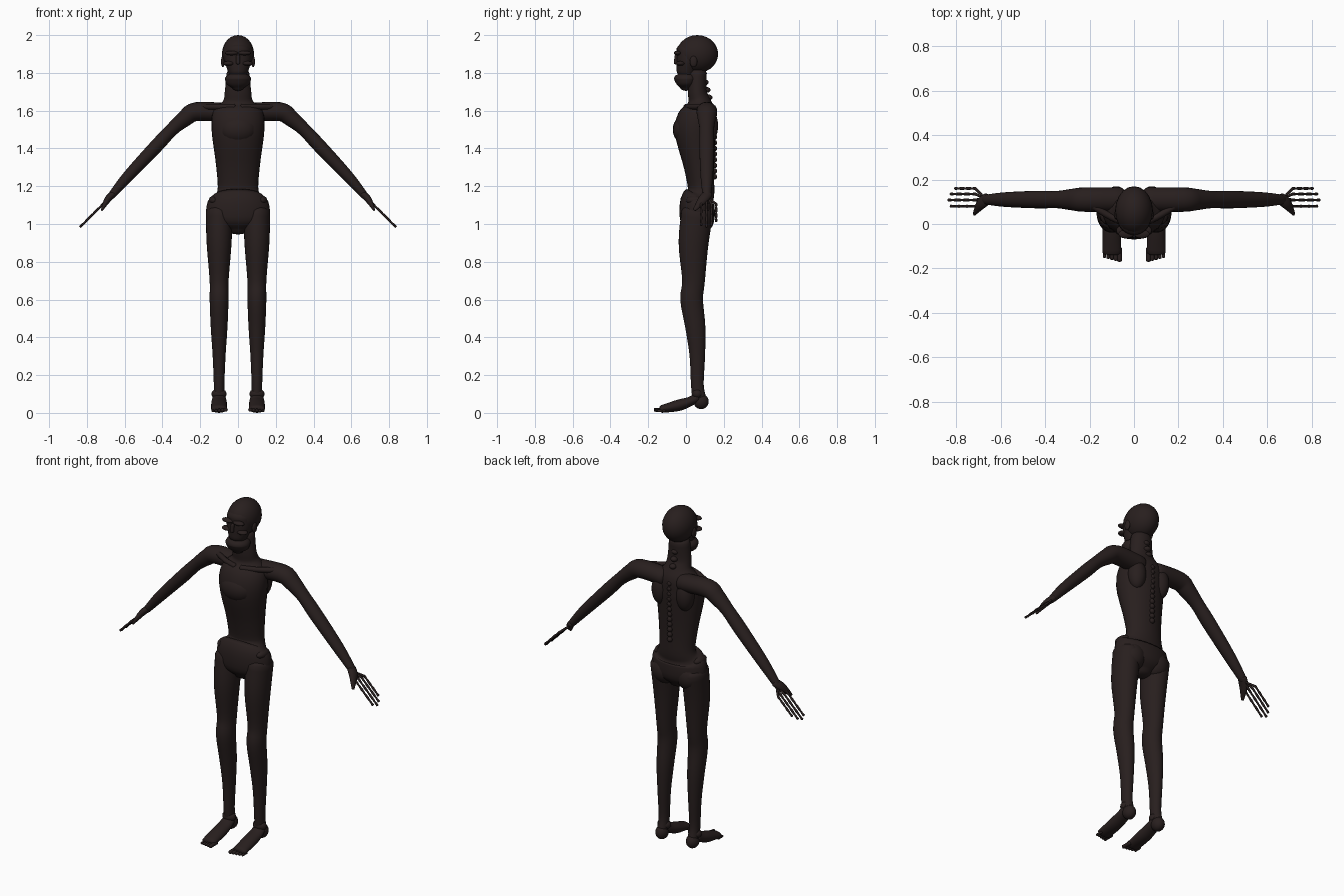
import bpy, bmesh
from math import sin, cos, pi
from mathutils import Vector

cube = bpy.data.objects.get("Cube")
if cube:
    bpy.data.objects.remove(cube, do_unlink=True)

skin = bpy.data.materials.new("dark brown skin")
skin.use_nodes = True
colour = (.021, .0135, .013, 1)
skin.diffuse_color = colour
skin.node_tree.nodes["Principled BSDF"].inputs["Base Color"].default_value = colour

ACROSS, ALONG = Vector((1, 0, 0)), Vector((0, 1, 0))


def finish(name, bm):
    """Turn a bmesh into a smooth-shaded skin object."""
    bmesh.ops.recalc_face_normals(bm, faces=bm.faces)
    mesh = bpy.data.meshes.new(name)
    bm.to_mesh(mesh)
    bm.free()
    mesh.materials.append(skin)
    for face in mesh.polygons:
        face.use_smooth = True
    bpy.context.collection.objects.link(bpy.data.objects.new(name, mesh))


def spline(before, start, end, after, t):
    """Smooth blend from start to end, guided by the neighbouring sections."""
    bend = 2 * before - 5 * start + 4 * end - after
    twist = after - before + 3 * (start - end)
    return start + t / 2 * (end - before + t * (bend + t * twist))


def limb(name, sections, wide=ACROSS, side=1, sides=20, steps=4):
    """Loft ellipses (x, y, z, radius along wide, other radius) with domed ends."""
    points = [Vector((x * side, *rest)) for x, *rest in sections]
    points = [points[0], *points, points[-1]]
    rows = [spline(*points[i:i + 4], k / steps)
            for i in range(len(points) - 3) for k in range(steps)]
    rows.append(points[-1])
    centres = [Vector(row[:3]) for row in rows]
    before = [centres[0]] + centres[:-1]
    after = centres[1:] + [centres[-1]]
    rings = [(centre, (b - a).normalized(), row[3], row[4])
             for centre, a, b, row in zip(centres, before, after, rows)]

    def dome(ring, direction):
        centre, tangent, wide_radius, deep_radius = ring
        reach = direction * min(wide_radius, deep_radius) / 2
        angles = [pi / 6, pi / 3, pi / 2.2]
        return [(centre + tangent * reach * sin(angle), tangent,
                 wide_radius * cos(angle), deep_radius * cos(angle)) for angle in angles]

    rings = dome(rings[0], -1)[::-1] + rings + dome(rings[-1], 1)
    bm = bmesh.new()
    loops = []
    turns = [2 * pi * k / sides for k in range(sides)]
    for centre, tangent, wide_radius, deep_radius in rings:
        deep = tangent.cross(wide).normalized()
        flat = deep.cross(tangent).normalized()
        loops.append([bm.verts.new(centre + flat * wide_radius * cos(turn)
                                   + deep * deep_radius * sin(turn)) for turn in turns])
    for low, high in zip(loops, loops[1:]):
        for k in range(sides):
            bm.faces.new((low[k - 1], low[k], high[k], high[k - 1]))
    bm.faces.new(loops[0])
    bm.faces.new(loops[-1])
    finish(name, bm)


def column(name, rows, x=0, side=1):
    """Limb that stays in one fore-and-aft plane: rows of (y, z, width, depth)."""
    limb(name, [(x, *row) for row in rows], ACROSS, side, sides=28)


def blob(name, centre, radii, side=1):
    """Ellipsoid for skull, muscle and bone lumps."""
    bm = bmesh.new()
    bmesh.ops.create_uvsphere(bm, u_segments=20, v_segments=14, radius=1)
    bmesh.ops.scale(bm, vec=radii, verts=bm.verts)
    x, y, z = centre
    bmesh.ops.translate(bm, vec=(x * side, y, z), verts=bm.verts)
    finish(name, bm)


# Torso from crotch to neck, with a raised rib plate
column("torso", [
    (.06, .97, .06, .05), (.06, 1.02, .16, .09), (.06, 1.12, .16, .09),
    (.08, 1.17, .11, .07), (.07, 1.3, .115, .08), (.05, 1.5, .14, .11),
    (.07, 1.6, .13, .09), (.07, 1.65, .08, .06), (.06, 1.7, .07, .05), (.06, 1.8, .06, .05)])
blob("rib_plate", (0, 0, 1.5), (.1, .07, .08))

# Spine bumps down the back and nape
for k in range(12):
    blob("vertebra", (0, .15, 1.25 + k * .03), (.015, .015, .015))
for k in range(3):
    blob("neck_vertebra", (0, .12 - k * .01, 1.67 + k * .04), (.02, .02, .015))

# Skull, face, nose and jaw, open at the mouth
blob("cranium", (0, .06, 1.9), (.085, .11, .1))
column("face", [(.02, 1.92, .07, .07), (.01, 1.86, .07, .06), (0, 1.8, .05, .05)])
column("nose", [(-.05, 1.89, .01, .01), (-.055, 1.85, .01, .01)])
column("jaw", [(0, 1.77, .07, .065), (0, 1.74, .06, .05), (0, 1.72, .03, .03)])

for side, label in ((1, "left_"), (-1, "right_")):
    # Brow, cheekbone and ear
    blob(label + "brow", (.035, -.045, 1.905), (.035, .02, .012), side)
    blob(label + "cheekbone", (.05, -.03, 1.85), (.03, .025, .012), side)
    blob(label + "ear", (.08, .04, 1.86), (.01, .02, .03), side)

    # Shoulder blade, collar bone, hip crest and buttock
    blob(label + "shoulder_blade", (.08, .12, 1.52), (.05, .05, .09), side)
    limb(label + "collar_bone", [(x, y, 1.62, .015, .015) for x, y in
                                 ((.02, 0), (.1, .03), (.2, .09))], ALONG, side, sides=10)
    blob(label + "hip_crest", (.125, .05, 1.125), (.03, .05, .025), side)
    blob(label + "buttock", (.08, .08, 1.03), (.075, .07, .08), side)

    # Arm from inside the chest to the wrist
    limb(label + "arm", [(x, .11, z, r * 1.1, r) for x, z, r in (
        (.06, 1.59, .05), (.22, 1.595, .05), (.28, 1.56, .044), (.35, 1.5, .035),
        (.43, 1.415, .036), (.58, 1.255, .03), (.67, 1.15, .02))], ALONG, side)

    # Palm running into the thumb
    limb(label + "palm_and_thumb", [(x, y, z, r * 1.5, r) for x, y, z, r in (
        (.66, .115, 1.16, .018), (.69, .09, 1.13, .018), (.72, .045, 1.075, .006))],
        ALONG, side, sides=12)

    # Slim jointed fingers, knobbly at every other point
    for y, length in ((.16, .09), (.135, .11), (.108, .12), (.08, .11)):
        bones = []
        for k in range(7):
            reach = length * k / 6
            radius = .005 if k % 2 else .007
            bones.append((.715 + reach, y, 1.105 - reach, radius, radius))
        wrist = (.67, .115, 1.14, .005, .005)
        limb(label + "finger", bones, ALONG, side, sides=8, steps=2)
        limb(label + "hand_bone", [wrist, bones[0]], ALONG, side, sides=8)

    # Leg from hip to ankle
    column(label + "leg", [(y, z, r, r * 1.2) for y, z, r in (
        (.06, 1.06, .07), (.04, .9, .066), (.04, .7, .05), (.03, .6, .05),
        (.05, .45, .044), (.06, .3, .034), (.06, .15, .028), (.07, .08, .03))], .1, side)

    # Heel, ankle, foot and a row of toes
    blob(label + "heel", (.1, .08, .06), (.035, .04, .04), side)
    blob(label + "ankle", (.1, .06, .1), (.04, .03, .03), side)
    column(label + "foot", [(.06, .08, .035, .025), (.02, .06, .04, .025),
                            (-.04, .04, .042, .03), (-.13, .02, .042, .02)], .1, side)
    for k in range(5):
        radius = .011 - k * .001
        limb(label + "toe", [(.065 + k * .017, y, radius * 1.5, radius, radius)
                             for y in (-.11, k * .004 - .165)], ACROSS, side, sides=10)
